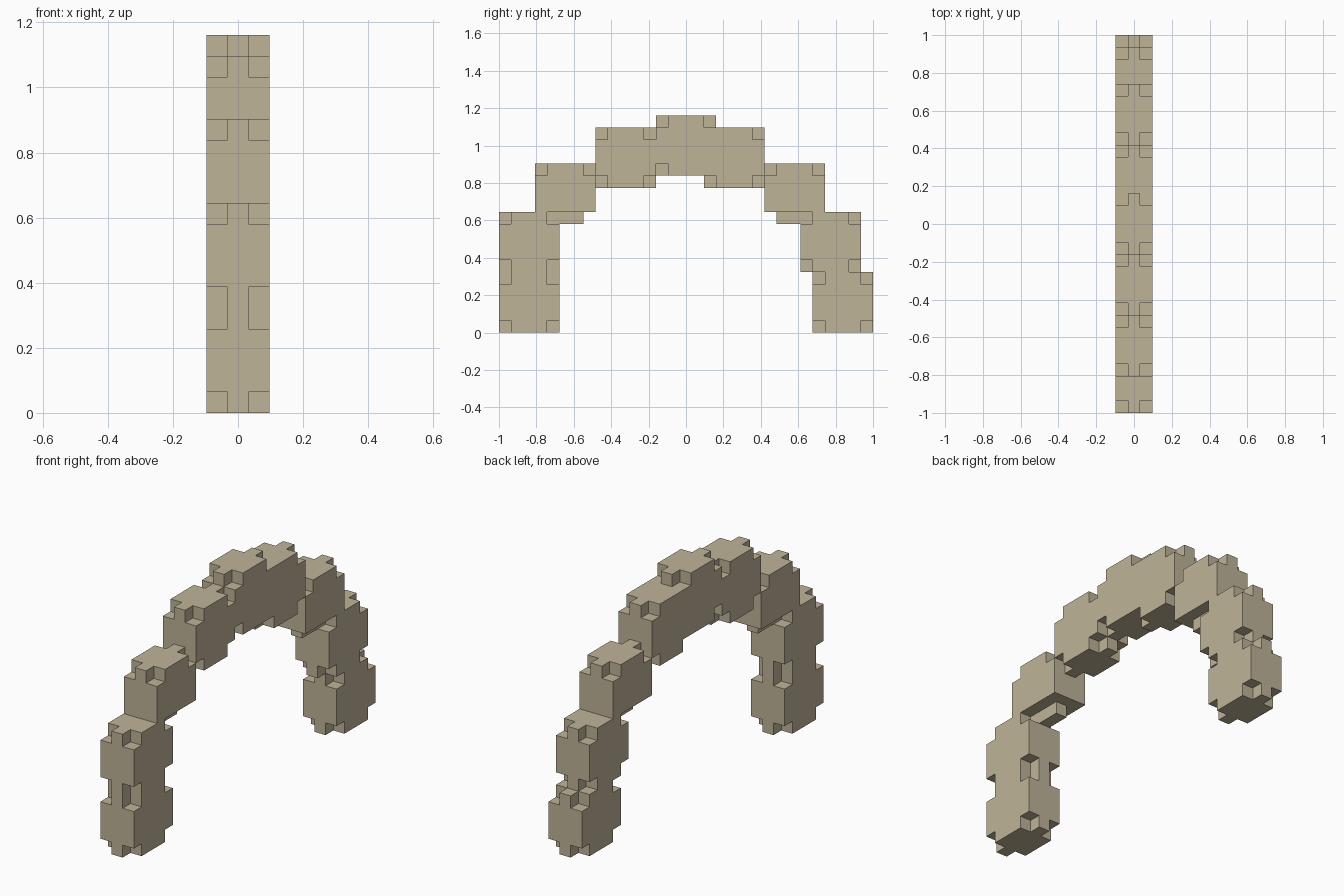
import bpy, bmesh
from itertools import product
from mathutils import Vector

cube = bpy.data.objects.get("Cube")
if cube:
    bpy.data.objects.remove(cube, do_unlink=True)

UNIT = 2 / 31            # edge of one small stone cell
WIDE, SIZE = 3, 5        # block is 3 cells wide, 5 deep, 5 high

stone = bpy.data.materials.new("sandstone")
stone.use_nodes = True
color = (0.52, 0.455, 0.318, 1)
stone.diffuse_color = color
shader = stone.node_tree.nodes["Principled BSDF"]
shader.inputs["Base Color"].default_value = color
shader.inputs["Roughness"].default_value = 0.9

# Arch blocks: name, first cell along y, first cell along z, keel underneath
BLOCKS = [
    ("front_leg_lower", 0, 0, False),
    ("front_leg_upper", 0, 5, False),
    ("front_shoulder", 3, 9, True),
    ("front_haunch", 8, 12, False),
    ("keystone", 13, 13, False),
    ("back_haunch", 17, 12, False),
    ("back_shoulder", 22, 9, True),
    ("back_leg_upper", 25, 5, False),
    ("back_leg_lower", 26, 0, False),
]


def block_cells(y0, z0, keel):
    """Cells of a block with its eight corners chipped off."""
    cells = set()
    for x, y, z in product(range(WIDE), range(SIZE), range(SIZE)):
        end_x, end_y, end_z = x in (0, WIDE - 1), y in (0, SIZE - 1), z in (0, SIZE - 1)
        if end_x and end_y and end_z:
            continue
        # Shoulder blocks only keep a narrow keel in their lowest layer
        if keel and z == 0 and (end_x or end_y):
            continue
        cells.add((x, y + y0, z + z0))
    return cells


def to_world(p):
    return Vector((p[0] - WIDE / 2, p[1] - 31 / 2, p[2])) * UNIT


def add_face(bm, cell, axis, side):
    """One outward square of a cell."""
    a, b = (axis + 1) % 3, (axis + 2) % 3
    loop = [(0, 0), (1, 0), (1, 1), (0, 1)]
    if not side:
        loop.reverse()
    verts = []
    for i, j in loop:
        p = list(cell)
        p[axis] += side
        p[a] += i
        p[b] += j
        verts.append(bm.verts.new(to_world(p)))
    bm.faces.new(verts)


# Each cell belongs to the first block that claims it
owned, filled = [], set()
for name, y0, z0, keel in BLOCKS:
    cells = block_cells(y0, z0, keel) - filled
    filled |= cells
    owned.append((name, cells))

# Build the exposed skin of every block and merge its flat areas
for name, cells in owned:
    bm = bmesh.new()
    for cell in sorted(cells):
        for axis, side in product(range(3), (0, 1)):
            near = list(cell)
            near[axis] += 1 if side else -1
            if tuple(near) not in filled:
                add_face(bm, cell, axis, side)
    bmesh.ops.remove_doubles(bm, verts=bm.verts, dist=UNIT / 100)
    bmesh.ops.dissolve_limit(bm, angle_limit=0.02, verts=bm.verts, edges=bm.edges)
    mesh = bpy.data.meshes.new(name)
    bm.to_mesh(mesh)
    bm.free()
    mesh.materials.append(stone)
    bpy.context.collection.objects.link(bpy.data.objects.new(name, mesh))
